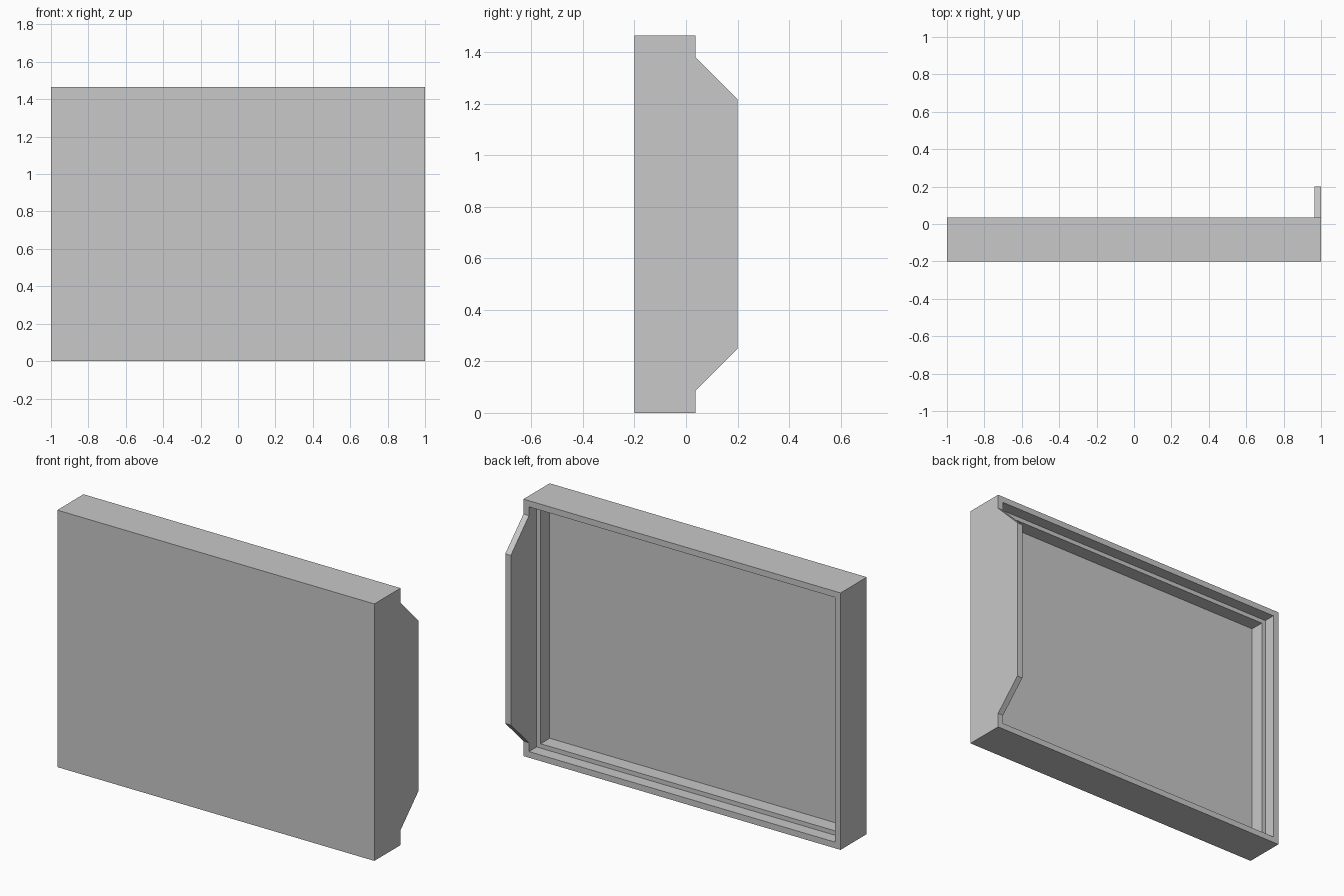
import bpy, bmesh

WIDTH, HEIGHT = 2.0, 1.465
FRONT, RIM, BACK = -0.2, 0.036, 0.2
WALL, LEDGE = 0.035, 0.06          # insets of the outer and inner openings
LEDGE_Y, FLOOR_Y = -0.033, -0.115  # depths of the ledge and the panel floor

cube = bpy.data.objects.get("Cube")
if cube:
    bpy.data.objects.remove(cube, do_unlink=True)

grey = bpy.data.materials.new("light_grey")
grey.use_nodes = True
colour = (0.58, 0.58, 0.58, 1.0)
grey.diffuse_color = colour
grey.node_tree.nodes["Principled BSDF"].inputs["Base Color"].default_value = colour


def finish(name, bm):
    bmesh.ops.recalc_face_normals(bm, faces=bm.faces)
    mesh = bpy.data.meshes.new(name)
    bm.to_mesh(mesh)
    bm.free()
    mesh.materials.append(grey)
    obj = bpy.data.objects.new(name, mesh)
    bpy.context.collection.objects.link(obj)
    return obj


def rectangle(bm, inset, y):
    x, low, high = WIDTH / 2 - inset, inset, HEIGHT - inset
    return [bm.verts.new((px, y, pz))
            for px, pz in ((-x, low), (x, low), (x, high), (-x, high))]


# Shallow box, open at the back, with a stepped ledge inside
bm = bmesh.new()
steps = [(0, FRONT), (0, RIM), (WALL, RIM), (WALL, LEDGE_Y),
         (LEDGE, LEDGE_Y), (LEDGE, FLOOR_Y)]
loops = [rectangle(bm, inset, y) for inset, y in steps]
for a, b in zip(loops, loops[1:]):
    for i in range(4):
        j = (i + 1) % 4
        bm.faces.new((a[i], a[j], b[j], b[i]))
bm.faces.new(loops[0])
bm.faces.new(loops[-1])
finish("box_frame", bm)

# Side flap with chamfered ends, continuing the left wall backwards
bm = bmesh.new()
margin = 0.085
slope = BACK - RIM
profile = [(RIM, margin), (BACK, margin + slope),
           (BACK, HEIGHT - margin - slope), (RIM, HEIGHT - margin)]
face = bm.faces.new([bm.verts.new((WIDTH / 2 - WALL, y, z)) for y, z in profile])
extruded = bmesh.ops.extrude_face_region(bm, geom=[face])["geom"]
bmesh.ops.translate(bm, vec=(WALL, 0, 0),
                    verts=[v for v in extruded if isinstance(v, bmesh.types.BMVert)])
# Leave the flap open where it meets the rim
hidden = [f for f in bm.faces if all(abs(v.co.y - RIM) < 1e-4 for v in f.verts)]
bmesh.ops.recalc_face_normals(bm, faces=bm.faces)
bmesh.ops.delete(bm, geom=hidden, context='FACES_ONLY')
finish("side_flap", bm)
